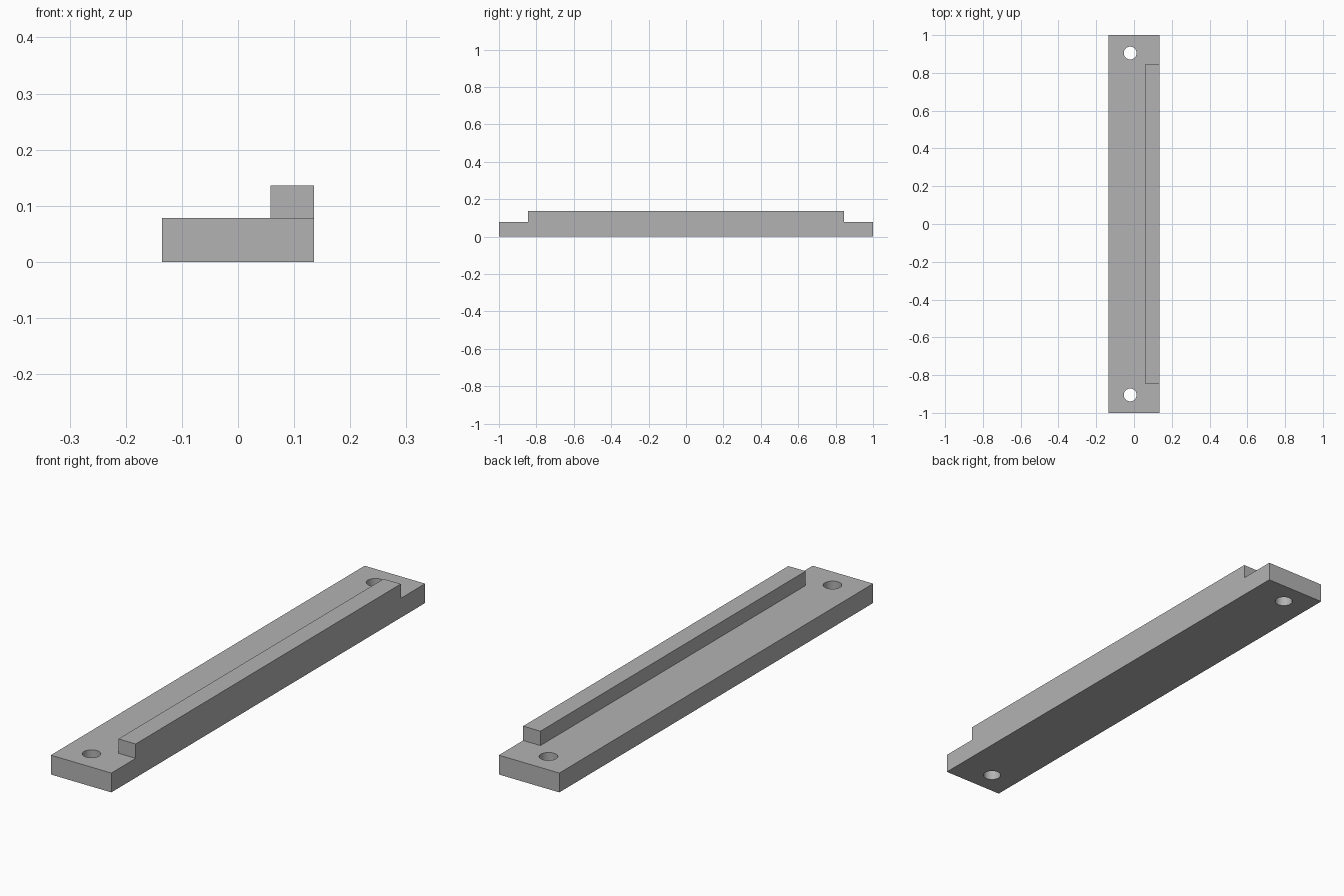
import bpy

cube = bpy.data.objects.get("Cube")
if cube:
    bpy.data.objects.remove(cube, do_unlink=True)

HALF_W, PLATE_H, TOTAL_H = 0.135, 0.078, 0.136
RIDGE_X, RIDGE_Y = 0.058, 0.845
HOLE_X, HOLE_Y, HOLE_R = -0.02, 0.905, 0.034

grey = bpy.data.materials.new("plain grey")
grey.use_nodes = True
colour = (0.45, 0.45, 0.45, 1)
grey.diffuse_color = colour
grey.node_tree.nodes["Principled BSDF"].inputs["Base Color"].default_value = colour


def box(name, low, high):
    """Add a box spanning two opposite corners."""
    centre = [(a + b) / 2 for a, b in zip(low, high)]
    bpy.ops.mesh.primitive_cube_add(size=1, location=centre)
    obj = bpy.context.object
    obj.name = name
    obj.scale = [b - a for a, b in zip(low, high)]
    bpy.ops.object.transform_apply(location=True, rotation=False, scale=True)
    obj.data.materials.append(grey)
    return obj


def combine(target, tool, operation):
    """Apply a boolean and remove its tool."""
    mod = target.modifiers.new(operation.title(), 'BOOLEAN')
    mod.operation = operation
    mod.solver = 'EXACT'
    mod.object = tool
    bpy.context.view_layer.objects.active = target
    bpy.ops.object.modifier_apply(modifier=mod.name)
    bpy.data.objects.remove(tool, do_unlink=True)


# Flat plate with a raised ridge flush with its left edge
plate = box("mounting_plate", (-HALF_W, -1, 0), (HALF_W, 1, PLATE_H))
ridge = box("ridge", (RIDGE_X, -RIDGE_Y, 0), (HALF_W, RIDGE_Y, TOTAL_H))
combine(plate, ridge, 'UNION')

# Screw hole through each end
for side in (-1, 1):
    bpy.ops.mesh.primitive_cylinder_add(
        vertices=48, radius=HOLE_R, depth=1, location=(HOLE_X, side * HOLE_Y, 0))
    drill = bpy.context.object
    drill.name = "hole_cutter"
    drill.hide_render = True
    drill.data.materials.append(grey)
    combine(plate, drill, 'DIFFERENCE')

# Round hole walls, crisp edges
bpy.ops.object.select_all(action='DESELECT')
plate.select_set(True)
bpy.context.view_layer.objects.active = plate
bpy.ops.object.shade_smooth_by_angle()
